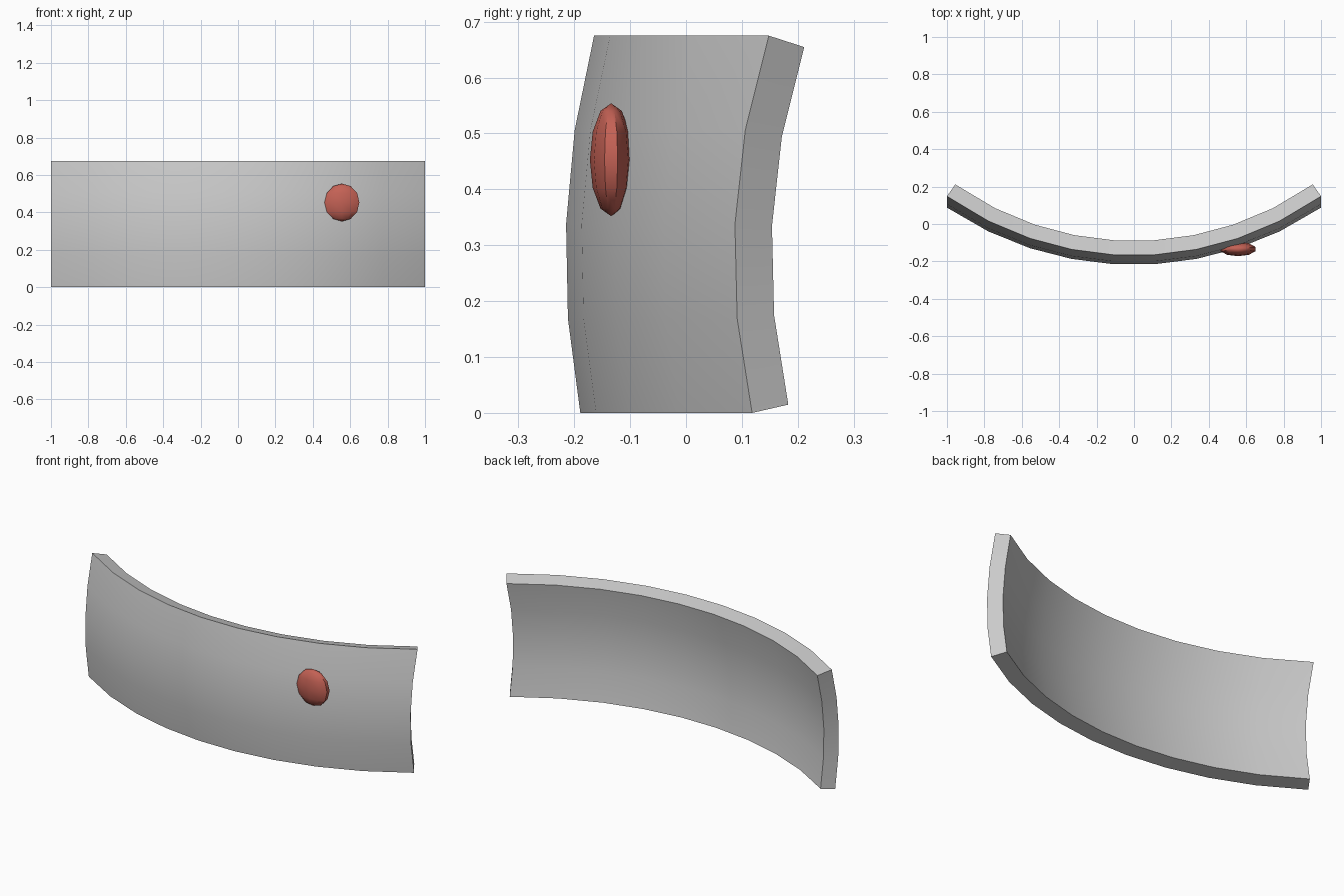
import bpy, bmesh, math
from mathutils import Vector, Matrix

if "Cube" in bpy.data.objects:
    bpy.data.objects.remove(bpy.data.objects["Cube"])

COLS, ROWS, HEIGHT, THICK = 9, 4, 0.675, 0.08
R, SQUASH, YC, ZC = 1.79, 1.17, 1.571, 0.283


def shell_point(x, z, depth):
    """Point on the bowed front surface, pushed inwards along its normal."""
    dz = z - ZC
    dy = -math.sqrt(R * R - x * x - SQUASH * dz * dz)
    inward = -Vector((x, dy, SQUASH * dz)).normalized()
    return Vector((x, YC + dy, z)) + inward * depth


def finish(bm, name, angle):
    bmesh.ops.recalc_face_normals(bm, faces=bm.faces)
    mesh = bpy.data.meshes.new(name)
    bm.to_mesh(mesh)
    bm.free()
    ob = bpy.data.objects.new(name, mesh)
    bpy.context.collection.objects.link(ob)
    bpy.ops.object.select_all(action='DESELECT')
    ob.select_set(True)
    bpy.context.view_layer.objects.active = ob
    bpy.ops.object.shade_smooth_by_angle(angle=math.radians(angle))
    return ob


# Curved panel: front and back grids joined by a rim
bm = bmesh.new()
grids = []
for depth in (0, THICK):
    g = [[bm.verts.new(shell_point(-1 + 2 * i / COLS, HEIGHT * j / ROWS, depth))
          for i in range(COLS + 1)] for j in range(ROWS + 1)]
    for j in range(ROWS):
        for i in range(COLS):
            bm.faces.new((g[j][i], g[j][i + 1], g[j + 1][i + 1], g[j + 1][i]))
    grids.append(g)
loop = ([(0, i) for i in range(COLS)] + [(j, COLS) for j in range(ROWS)]
        + [(ROWS, i) for i in range(COLS, 0, -1)] + [(j, 0) for j in range(ROWS, 0, -1)])
front, back = [[g[j][i] for j, i in loop] for g in grids]
for k in range(len(loop)):
    n = (k + 1) % len(loop)
    bm.faces.new((front[k], front[n], back[n], back[k]))
finish(bm, "curved_panel", 30)

# Flattened red button set into the front
bm = bmesh.new()
bmesh.ops.create_uvsphere(
    bm, u_segments=10, v_segments=6, radius=1,
    matrix=Matrix.Translation((0.556, -0.134, 0.453)) @ Matrix.Diagonal((0.098, 0.038, 0.101, 1)))
button = finish(bm, "red_button", 40)
red = bpy.data.materials.new("red")
red.diffuse_color = (0.55, 0.12, 0.09, 1)
red.use_nodes = True
red.node_tree.nodes["Principled BSDF"].inputs["Base Color"].default_value = red.diffuse_color
button.data.materials.append(red)
